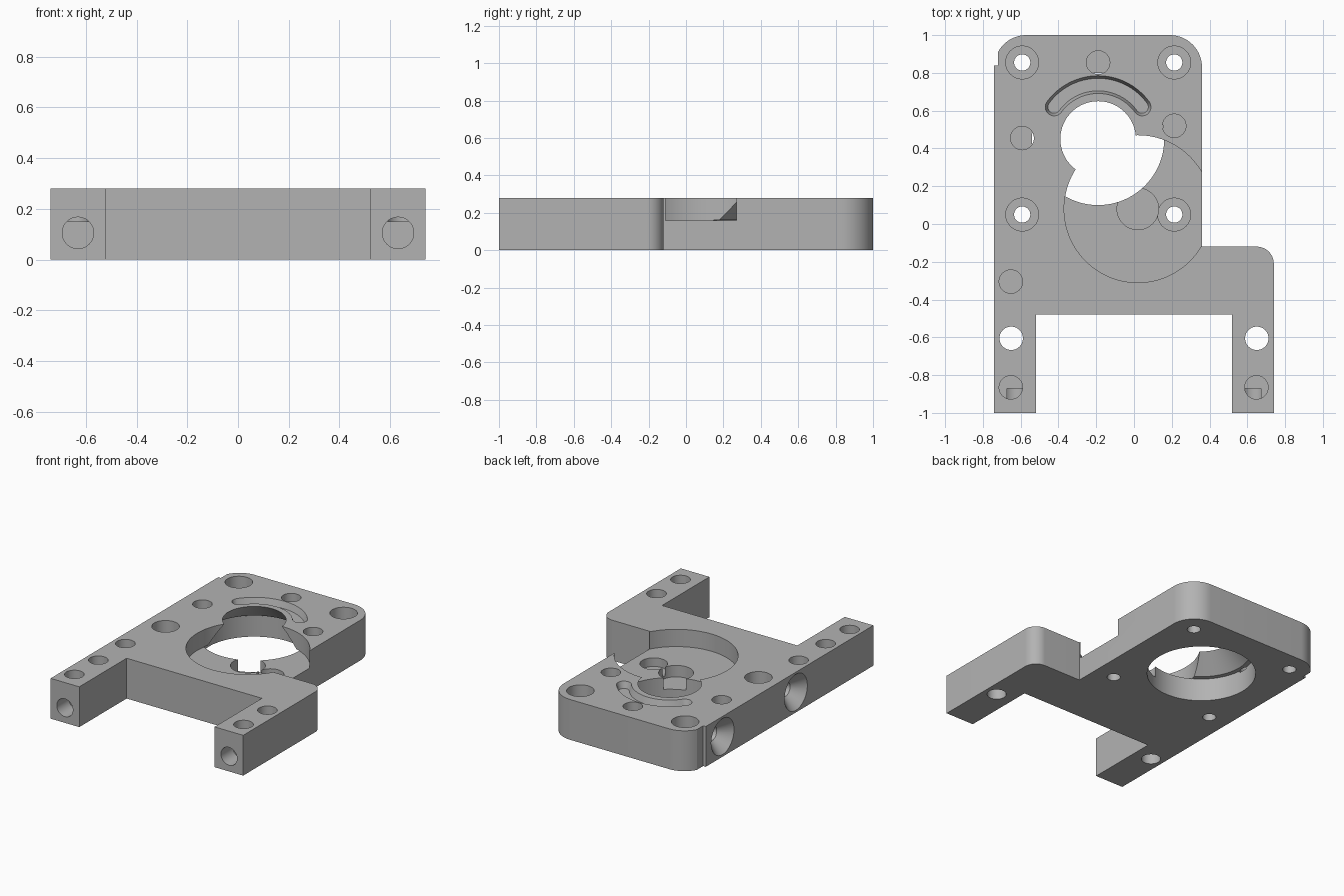
import bpy, bmesh
from math import cos, sin, radians, pi

cube = bpy.data.objects.get("Cube")
if cube:
    bpy.data.objects.remove(cube, do_unlink=True)

TOP = 0.28
OVER, UNDER = TOP + 0.1, -0.1
BORE = (-0.19, 0.45)
POCKET = (0.02, 0.08)

grey = bpy.data.materials.new("plain_grey")
grey.use_nodes = True
colour = (0.45, 0.45, 0.45, 1)
grey.diffuse_color = colour
grey.node_tree.nodes["Principled BSDF"].inputs["Base Color"].default_value = colour


def arc(cx, cy, r, start, end, steps=16):
    angles = [radians(start + (end - start) * i / steps) for i in range(steps + 1)]
    return [(cx + r * cos(a), cy + r * sin(a)) for a in angles]


def loft(name, rings):
    """Skin matching rings of points and close both ends."""
    bm = bmesh.new()
    loops = [[bm.verts.new(p) for p in ring] for ring in rings]
    n = len(loops[0])
    for a, b in zip(loops, loops[1:]):
        for i in range(n):
            j = (i + 1) % n
            bm.faces.new((a[i], a[j], b[j], b[i]))
    bm.faces.new(loops[0])
    bm.faces.new(loops[-1])
    bmesh.ops.recalc_face_normals(bm, faces=bm.faces)
    mesh = bpy.data.meshes.new(name)
    bm.to_mesh(mesh)
    bm.free()
    mesh.materials.append(grey)
    obj = bpy.data.objects.new(name, mesh)
    bpy.context.collection.objects.link(obj)
    return obj


cutters = []


def turned(name, centre, profile, axis="z", sides=48):
    """Round cutter from (radius, position along axis) pairs."""
    u, v = centre
    place = {"x": lambda p, q, t: (t, p, q),
             "y": lambda p, q, t: (p, t, q),
             "z": lambda p, q, t: (p, q, t)}[axis]
    rings = []
    for r, t in profile:
        angles = [2 * pi * i / sides for i in range(sides)]
        rings.append([place(u + r * cos(a), v + r * sin(a), t) for a in angles])
    cutters.append(loft(name, rings))


# Plate outline with two front legs
outline = [(-0.74, -1), (-0.52, -1), (-0.52, -0.48), (0.52, -0.48),
           (0.52, -1), (0.74, -1)]
outline += arc(0.65, -0.21, 0.09, 0, 90)
outline += [(0.36, -0.12)]
outline += arc(0.19, 0.83, 0.17, 0, 90)
outline += arc(-0.57, 0.83, 0.17, 90, 152)
outline += [(-0.72, 0.84), (-0.74, 0.84)]
plate = loft("mounting_plate", [[(x, y, z) for x, y in outline] for z in (0, TOP)])

# Main bore with a conical roof
turned("bore_cutter", BORE, [(0.35, UNDER), (0.35, 0.161), (0.319, 0.161),
                             (0.2, TOP), (0.2, OVER)], sides=96)

# Round side pocket and the recess in its floor
turned("pocket_cutter", POCKET, [(0.39, 0.16), (0.39, OVER)], sides=96)
turned("recess_cutter", POCKET, [(0.11, 0.08), (0.11, 0.3)])

# Counterbored screw holes
for x in (-0.592, 0.213):
    for y in (0.05, 0.855):
        turned("screw_cutter", (x, y), [(0.043, UNDER), (0.043, 0.1),
                                        (0.087, 0.1), (0.087, OVER)])

# Blind holes in the top
blind = [(-0.19, 0.855), (-0.592, 0.455), (0.213, 0.52), (-0.652, -0.305),
         (-0.652, -0.865), (0.648, -0.865)]
for spot in blind:
    turned("blind_cutter", spot, [(0.062, 0.15), (0.062, OVER)])

# Through holes and front holes in the legs
for side in (-1, 1):
    turned("leg_cutter", (side * 0.65, -0.605), [(0.062, UNDER), (0.062, OVER)])
    turned("front_cutter", (side * 0.631, 0.105), [(0.062, -1.1), (0.062, -0.87)], "y")

# Countersunk holes in the straight side
for y in (0.655, -0.15):
    turned("side_cutter", (y, 0.14), [(0.144, -0.76), (0.05, -0.66), (0.05, -0.54)], "x")


# Curved slot with sloping walls
def slot_ring(half, z):
    mid, a, b = 0.288, 36, 144
    ends = [(BORE[0] + mid * cos(radians(t)), BORE[1] + mid * sin(radians(t)))
            for t in (a, b)]
    pts = arc(*BORE, mid + half, a, b, 32)
    pts += arc(*ends[1], half, b, b + 180, 12)[1:-1]
    pts += arc(*BORE, mid - half, b, a, 32)
    pts += arc(*ends[0], half, a + 180, a + 360, 12)[1:-1]
    return [(x, y, z) for x, y in pts]


cutters.append(loft("slot_cutter", [slot_ring(0.033, 0.235), slot_ring(0.047, TOP),
                                    slot_ring(0.047, OVER)]))

# Cut everything from the plate, then drop the cutters
for cutter in cutters:
    cutter.hide_render = True
    mod = plate.modifiers.new(cutter.name, "BOOLEAN")
    mod.operation = "DIFFERENCE"
    mod.solver = "EXACT"
    mod.object = cutter
bpy.context.view_layer.update()
graph = bpy.context.evaluated_depsgraph_get()
result = bpy.data.meshes.new_from_object(plate.evaluated_get(graph))
plate.modifiers.clear()
plate.data = result
for cutter in cutters:
    bpy.data.objects.remove(cutter, do_unlink=True)

# One flat colour, smooth round walls, sharp edges
result.materials.clear()
result.materials.append(grey)
for face in result.polygons:
    face.material_index = 0
bpy.ops.object.select_all(action="DESELECT")
plate.select_set(True)
bpy.context.view_layer.objects.active = plate
bpy.ops.object.shade_smooth_by_angle(angle=radians(25))
